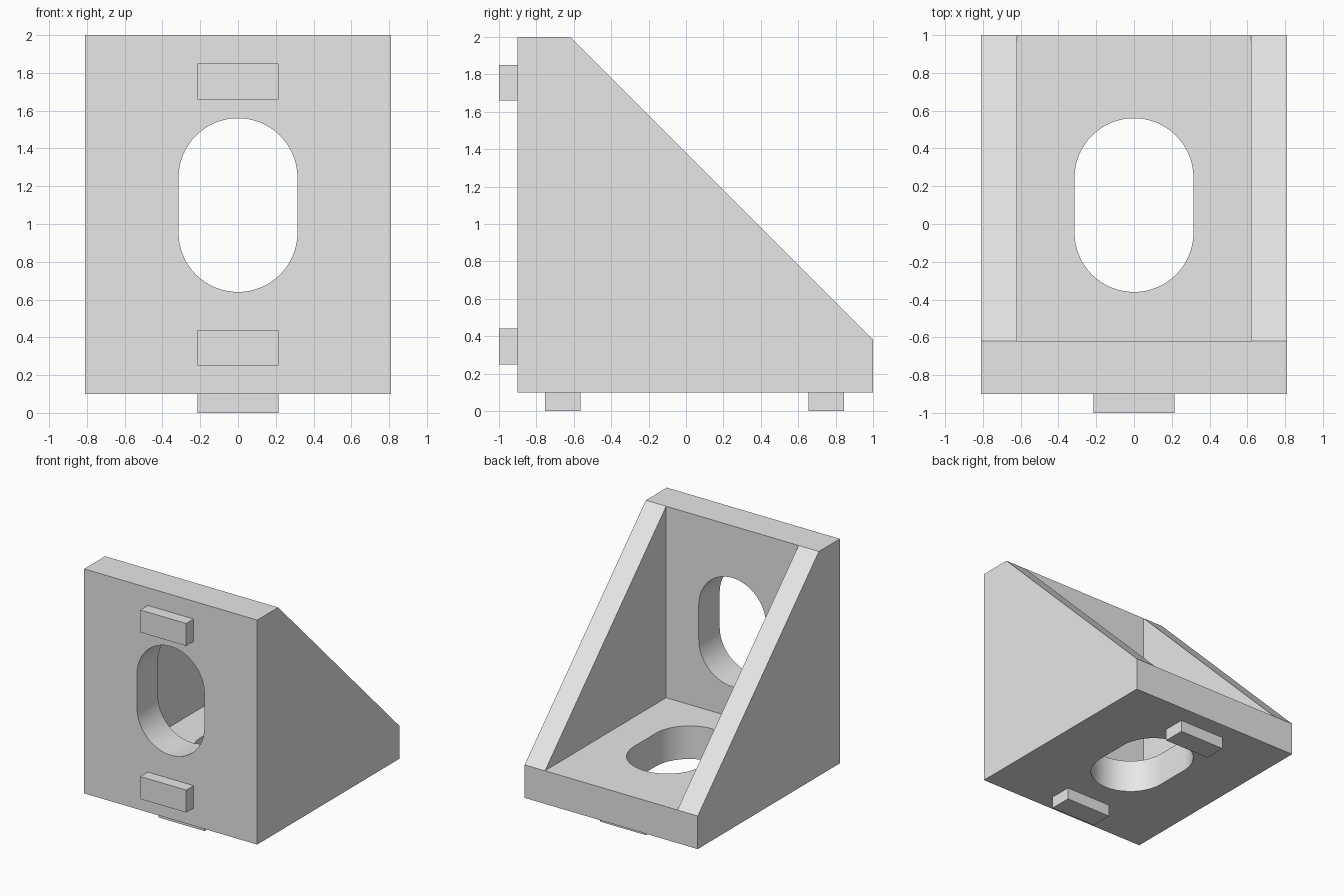
import bpy
import bmesh
import math
from mathutils import Matrix, Vector

if "Cube" in bpy.data.objects:
    bpy.data.objects.remove(bpy.data.objects["Cube"], do_unlink=True)

grey = bpy.data.materials.new("light_grey")
grey.use_nodes = True
grey.diffuse_color = (0.8, 0.8, 0.8, 1)
grey.node_tree.nodes["Principled BSDF"].inputs["Base Color"].default_value = (0.8, 0.8, 0.8, 1)


def prism(name, points, depth):
    """Closed solid from a loop of 3D points pushed along depth."""
    bm = bmesh.new()
    face = bm.faces.new([bm.verts.new(p) for p in points])
    pushed = bmesh.ops.extrude_face_region(bm, geom=[face])["geom"]
    bmesh.ops.translate(bm, vec=Vector(depth),
                        verts=[v for v in pushed if isinstance(v, bmesh.types.BMVert)])
    bmesh.ops.recalc_face_normals(bm, faces=bm.faces)
    return finish(name, bm)


def box(name, low, high):
    low, high = Vector(low), Vector(high)
    bm = bmesh.new()
    bmesh.ops.create_cube(bm, size=1, matrix=Matrix.Translation((low + high) / 2)
                          @ Matrix.Diagonal((*(high - low), 1)))
    return finish(name, bm)


def finish(name, bm):
    mesh = bpy.data.meshes.new(name)
    bm.to_mesh(mesh)
    bm.free()
    mesh.materials.append(grey)
    obj = bpy.data.objects.new(name, mesh)
    bpy.context.collection.objects.link(obj)
    return obj


def cut(target, cutter):
    """Subtract the cutter, bake the result and discard the cutter."""
    mod = target.modifiers.new("cut", 'BOOLEAN')
    mod.operation, mod.solver, mod.object = 'DIFFERENCE', 'EXACT', cutter
    bpy.context.view_layer.objects.active = target
    bpy.ops.object.modifier_apply(modifier=mod.name)
    bpy.data.objects.remove(cutter, do_unlink=True)


def slot_outline(centre, radius=0.315, half=0.145, steps=32):
    """Rounded slot in (across, along) coordinates."""
    loop = []
    for end in (0, 1):
        shift = half if end == 0 else -half
        for i in range(steps + 1):
            a = math.pi * (end + i / steps)
            loop.append((radius * math.cos(a), centre + shift + radius * math.sin(a)))
    return loop


# Gusset body: sloped side profile across the full width
W, INNER = 0.81, 0.62
profile = [(-0.9, 0.1), (1, 0.1), (1, 0.38), (-0.62, 2), (-0.9, 2)]
body = prism("corner_bracket", [(-W, y, z) for y, z in profile], (2 * W, 0, 0))

# Hollow between the two side ribs
hollow = [(-0.62, 0.38), (2, 0.38), (2, 3), (-0.62, 3)]
cut(body, prism("hollow_cutter", [(-INNER, y, z) for y, z in hollow], (2 * INNER, 0, 0)))

# Screw slots through the wall and the base
cut(body, prism("wall_slot_cutter", [(x, -1.1, z) for x, z in slot_outline(1.1)], (0, 0.6, 0)))
cut(body, prism("base_slot_cutter", [(x, y, -0.1) for x, y in slot_outline(0.1)], (0, 0, 0.6)))

# Locating tabs on the front and underside
T = 0.215
for name, a in (("lower", 0.25), ("upper", 1.66)):
    box(name + "_wall_tab", (-T, -1, a), (T, -0.9, a + 0.19))
for name, a in (("front", -0.755), ("back", 0.655)):
    box(name + "_base_tab", (-T, a, 0), (T, a + 0.19, 0.1))

# Smooth slot walls, crisp edges elsewhere
bpy.ops.object.select_all(action='DESELECT')
body.select_set(True)
bpy.context.view_layer.objects.active = body
bpy.ops.object.shade_smooth_by_angle(angle=math.radians(30))
